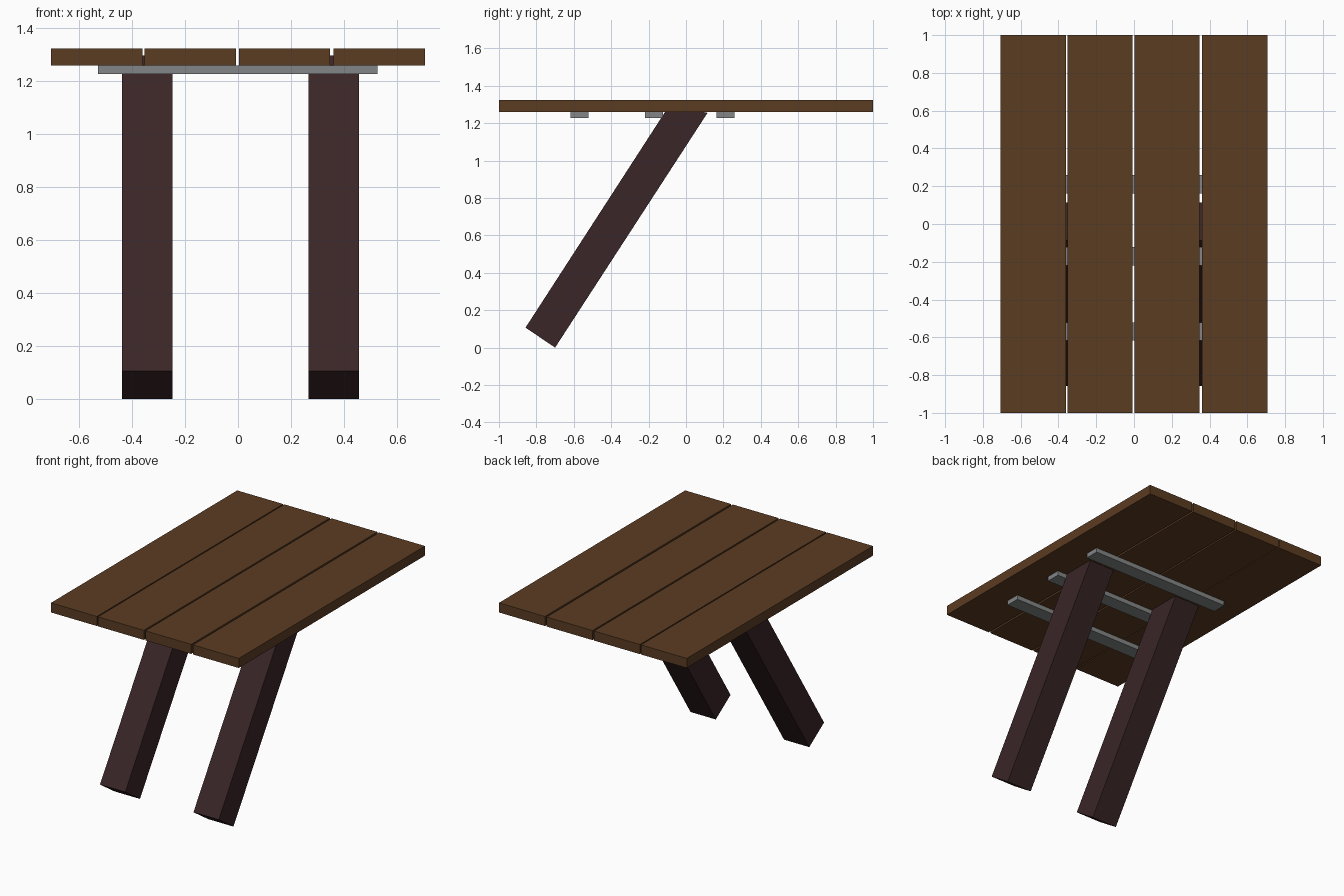
import bpy

if "Cube" in bpy.data.objects:
    bpy.data.objects.remove(bpy.data.objects["Cube"])


def material(name, rgb):
    m = bpy.data.materials.new(name)
    m.diffuse_color = (*rgb, 1.0)
    m.use_nodes = True
    m.node_tree.nodes["Principled BSDF"].inputs["Base Color"].default_value = m.diffuse_color
    return m


wood = material("brown_wood", (0.105, 0.045, 0.016))
dark = material("dark_wood", (0.042, 0.019, 0.020))
metal = material("grey_metal", (0.23, 0.235, 0.24))


def extrude_x(name, profile, x0, x1, mat):
    """Extrude a counter-clockwise (y, z) profile from x0 to x1."""
    n = len(profile)
    verts = [(x, y, z) for x in (x0, x1) for y, z in profile]
    faces = [tuple(reversed(range(n))), tuple(range(n, 2 * n))]
    faces += [(i, (i + 1) % n, n + (i + 1) % n, n + i) for i in range(n)]
    mesh = bpy.data.meshes.new(name)
    mesh.from_pydata(verts, [], faces)
    mesh.materials.append(mat)
    ob = bpy.data.objects.new(name, mesh)
    bpy.context.collection.objects.link(ob)
    return ob


def rect(y0, y1, z0, z1):
    return [(y0, z0), (y1, z0), (y1, z1), (y0, z1)]


# table top planks with narrow gaps
for i, x in enumerate((-0.706, -0.353, 0.003, 0.361)):
    extrude_x(f"top_plank_{i + 1}", rect(-1, 1, 1.259, 1.324), x, x + 0.345, wood)

# cross battens under the planks
for i, y in enumerate((-0.618, -0.219, 0.162)):
    extrude_x(f"batten_{i + 1}", rect(y, y + 0.097, 1.228, 1.259), -0.528, 0.526, metal)

# slanted legs, tops let into the planks
leg = [(-0.70, 0.0), (0.115, 1.255), (-0.088, 1.297), (-0.858, 0.107)]
for side, x0, x1 in (("left", -0.437, -0.247), ("right", 0.266, 0.456)):
    extrude_x(f"{side}_leg", leg, x0, x1, dark)
